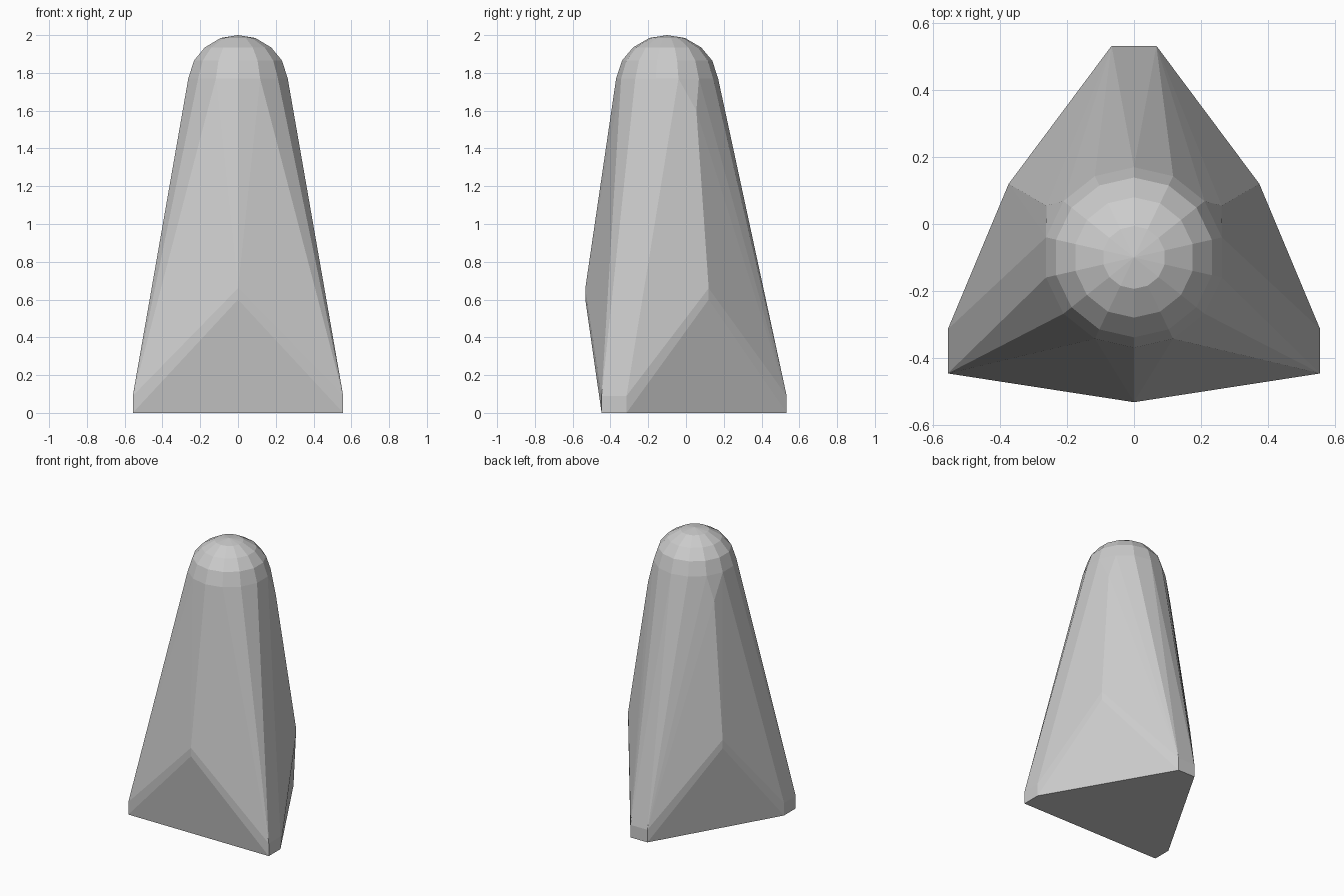
import bpy
import bmesh
from math import cos, sin, pi

default = bpy.data.objects.get("Cube")
if default:
    bpy.data.objects.remove(default, do_unlink=True)

# One plain grey material
GREY = (0.6, 0.6, 0.6, 1.0)
mat = bpy.data.materials.new("plain grey")
mat.use_nodes = True
mat.diffuse_color = GREY
bsdf = next(n for n in mat.node_tree.nodes if n.type == 'BSDF_PRINCIPLED')
bsdf.inputs["Base Color"].default_value = GREY
bsdf.inputs["Roughness"].default_value = 0.8

SIDES = 14
AXIS_Y = -0.1
bm = bmesh.new()


def mirrored(x, y, *heights):
    """Add a point on both sides of x = 0, at each height."""
    for z in heights:
        for px in ((x, -x) if x else (0,)):
            bm.verts.new((px, y, z))


# Rounded cap: rings around the axis, closed by a tip
bm.verts.new((0, AXIS_Y, 2.0))
for radius, z in ((0.094, 1.985), (0.18, 1.935), (0.239, 1.865), (0.27, 1.77)):
    for i in range(SIDES):
        a = pi / 2 + 2 * pi * i / SIDES
        bm.verts.new((radius * cos(a), AXIS_Y + radius * sin(a), z))

# Three blunt feet with short upright edges
mirrored(0.067, 0.533, 0, 0.09)
mirrored(0.557, -0.315, 0, 0.09)
mirrored(0.557, -0.447, 0, 0.09)

# Peaks bulging between the feet, and the side ridges above them
mirrored(0, -0.533, 0.6, 0.66)
mirrored(0.375, 0.12, 0.6, 0.66)
mirrored(0.262, 0.055, 1.6)

# Wrap everything in one faceted skin
hull = bmesh.ops.convex_hull(bm, input=bm.verts[:])
loose = {g for g in hull["geom_interior"] + hull["geom_unused"]
         if isinstance(g, bmesh.types.BMVert)}
bmesh.ops.delete(bm, geom=list(loose), context='VERTS')
bmesh.ops.dissolve_limit(bm, angle_limit=0.01, verts=bm.verts[:], edges=bm.edges[:])
bmesh.ops.recalc_face_normals(bm, faces=bm.faces[:])

mesh = bpy.data.meshes.new("faceted_body")
bm.to_mesh(mesh)
bm.free()
mesh.materials.append(mat)
body = bpy.data.objects.new("faceted_body", mesh)
bpy.context.collection.objects.link(body)
